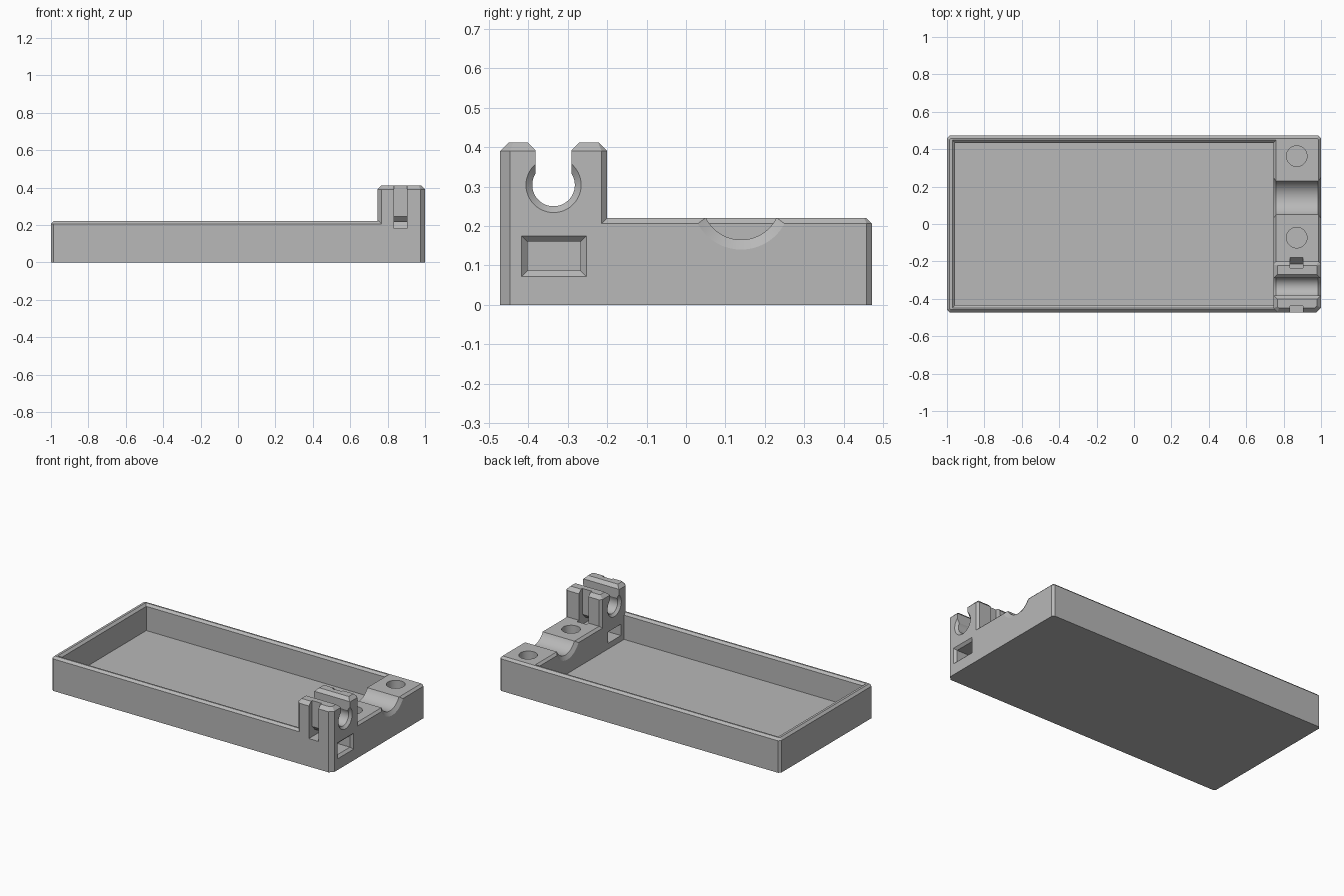
import bpy, bmesh, math
from mathutils import Vector

default = bpy.data.objects.get("Cube")
if default:
    bpy.data.objects.remove(default, do_unlink=True)

grey = bpy.data.materials.new("plain_grey")
grey.use_nodes = True
colour = (0.48, 0.48, 0.48, 1)
grey.diffuse_color = colour
grey.node_tree.nodes["Principled BSDF"].inputs["Base Color"].default_value = colour


def loft(name, rings, top_bevel=0):
    """Closed solid through matching rings of points, first and last capped."""
    bm = bmesh.new()
    loops = [[bm.verts.new(p) for p in ring] for ring in rings]
    n = len(loops[0])
    for low, high in zip(loops, loops[1:]):
        for i in range(n):
            j = (i + 1) % n
            bm.faces.new((low[i], low[j], high[j], high[i]))
    bm.faces.new(loops[0][::-1])
    bm.faces.new(loops[-1])
    bmesh.ops.recalc_face_normals(bm, faces=bm.faces)
    if top_bevel:
        rim = [e for e in bm.edges if all(v in loops[-1] for v in e.verts)]
        bmesh.ops.bevel(bm, geom=rim, offset=top_bevel, segments=1, affect='EDGES')
    mesh = bpy.data.meshes.new(name)
    bm.to_mesh(mesh)
    bm.free()
    mesh.materials.append(grey)
    obj = bpy.data.objects.new(name, mesh)
    bpy.context.collection.objects.link(obj)
    return obj


def rect(x0, x1, y0, y1, z):
    return [(x0, y0, z), (x1, y0, z), (x1, y1, z), (x0, y1, z)]


def chamfered(x0, x1, y0, y1, c, z):
    """Rectangle with corners cut by c: front left, front right, back right, back left."""
    a, b, d, e = c
    return [(x0 + a, y0, z), (x1 - b, y0, z), (x1, y0 + b, z), (x1, y1 - d, z),
            (x1 - d, y1, z), (x0 + e, y1, z), (x0, y1 - e, z), (x0, y0 + a, z)]


def along_x(profile, x):
    return [(x, y, z) for y, z in profile]


def circle(y, z, r, n=64):
    turn = [2 * math.pi * (i + 0.5) / n for i in range(n)]
    return [(y + r * math.cos(t), z + r * math.sin(t)) for t in turn]


def box_yz(y0, y1, z0, z1):
    return [(y0, z0), (y1, z0), (y1, z1), (y0, z1)]


def combine(target, other, operation='DIFFERENCE'):
    mod = target.modifiers.new("combine", 'BOOLEAN')
    mod.operation, mod.solver, mod.object = operation, 'EXACT', other
    bpy.context.view_layer.objects.active = target
    bpy.ops.object.modifier_apply(modifier=mod.name)
    bpy.data.objects.remove(other, do_unlink=True)


INNER, OUTER, Y, TOP = 0.745, 1.0, 0.472, 0.22
CUT = 0.014

# Tray body with chamfered corners and rim
corners = (CUT, 0.025, CUT, CUT)
tray = loft("tray_with_clamp",
            [chamfered(-1, OUTER, -Y, Y, corners, z) for z in (0, TOP)], CUT)

# Recess with a flared lip
recess = [(0, 0.05), (0, TOP - CUT), (CUT * 3, TOP + CUT * 2)]
combine(tray, loft("recess", [rect(-0.957 - g, INNER + g, -0.434 - g, 0.434 + g, z)
                              for g, z in recess]))

# Clamp tower
combine(tray, loft("tower",
                   [chamfered(INNER, OUTER, -Y, -0.2, (0.022, 0.025, CUT, CUT), z)
                    for z in (0.1, 0.412)], 0.022), 'UNION')


def bore(name, y, z, r, flare):
    """Round passage along x with a countersink at both ends."""
    stations = [(INNER - 0.02, flare * 2.33), (INNER + 0.015, 0),
                (OUTER - 0.015, 0), (OUTER + 0.02, flare * 2.33)]
    combine(tray, loft(name, [along_x(circle(y, z, r + g), x) for x, g in stations]))


# Clip hole, its slot with flared mouth, and the cable trough
bore("clip_hole", -0.336, 0.304, 0.054, 0.016)
slot = [(-0.382, 0.3), (-0.29, 0.3), (-0.29, 0.392), (-0.24, 0.442),
        (-0.432, 0.442), (-0.382, 0.392)]
combine(tray, loft("clip_slot", [along_x(slot, x) for x in (0.7, 1.1)]))
bore("trough", 0.14, 0.265, 0.1, 0.025)

# Rectangular window with bevelled ends
window = [(INNER - 0.02, 0.035), (INNER + 0.015, 0), (OUTER - 0.015, 0), (OUTER + 0.02, 0.035)]
window = [(INNER - 0.02, 0), (INNER + 0.015, 0)] + window[2:]
combine(tray, loft("window", [along_x(box_yz(-0.402 - g, -0.268 + g, 0.087 - g, 0.16 + g), x)
                              for x, g in window]))

# Strap channel around the clip
strap = [(-0.5, 0.18), (-0.215, 0.18), (-0.16, 0.242), (-0.16, 0.5), (-0.235, 0.5),
         (-0.235, 0.245), (-0.265, 0.215), (-0.41, 0.215), (-0.438, 0.245),
         (-0.438, 0.5), (-0.5, 0.5)]
combine(tray, loft("strap_channel", [along_x(strap, x) for x in (0.835, 0.903)]))

# Two round magnet pockets
for y in (0.363, -0.073):
    combine(tray, loft("pocket", [[(px, py, z) for px, py in circle(0.87, y, 0.055, 48)]
                                  for z in (0.12, 0.3)]))

bpy.ops.object.select_all(action='DESELECT')
tray.select_set(True)
bpy.context.view_layer.objects.active = tray
bpy.ops.object.shade_smooth_by_angle(angle=math.radians(25))
